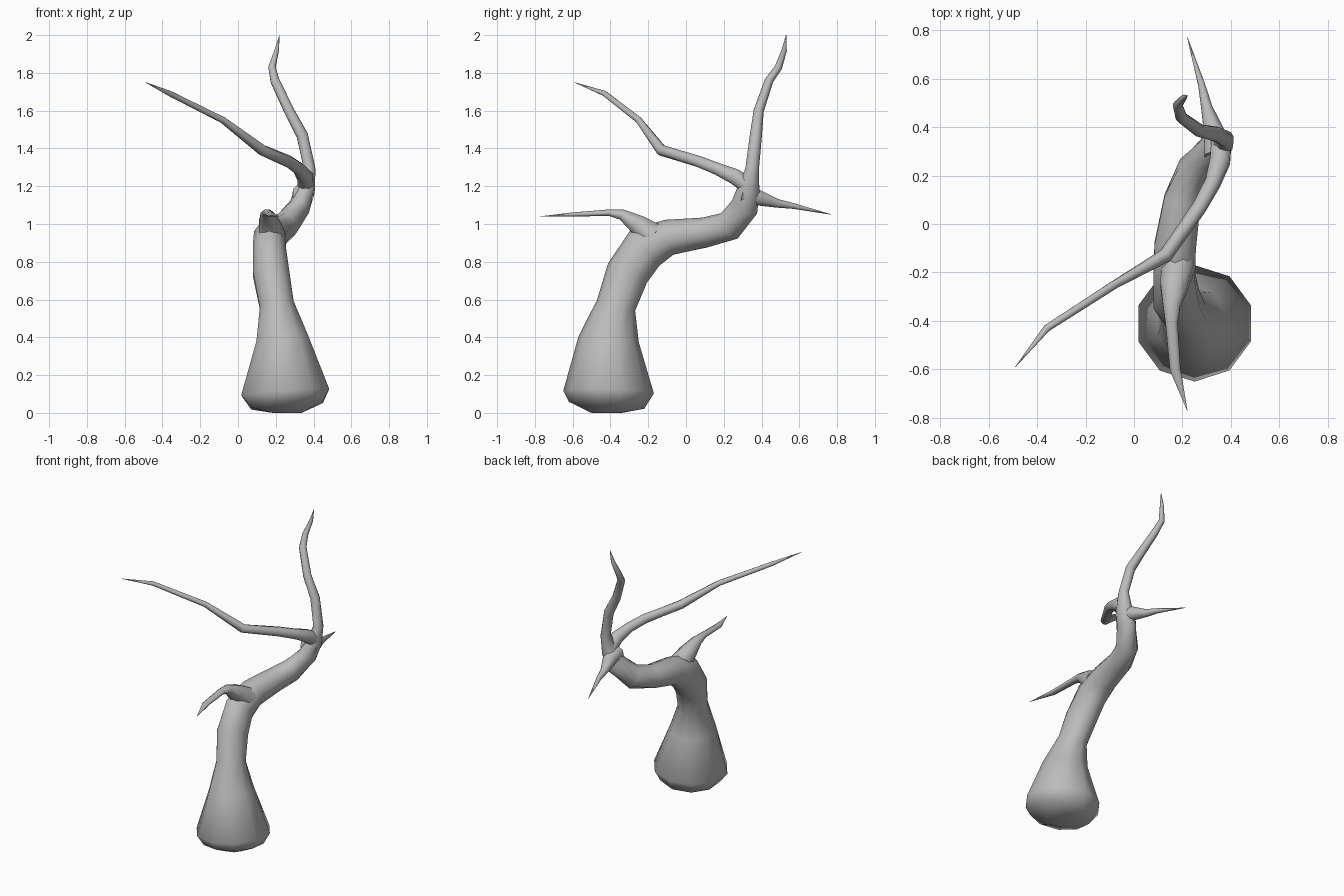
import bpy, bmesh, math
from mathutils import Vector

cube = bpy.data.objects.get("Cube")
if cube:
    bpy.data.objects.remove(cube, do_unlink=True)

bark = bpy.data.materials.new("grey bark")
bark.use_nodes = True
grey = (0.5, 0.5, 0.5, 1.0)
bark.diffuse_color = grey
bark.node_tree.nodes["Principled BSDF"].inputs["Base Color"].default_value = grey


def limb(name, rings, sides):
    """Loft a tapering limb through rings of (x, y, z, half width, half depth)."""
    bm = bmesh.new()
    centres = [Vector(ring[:3]) for ring in rings]
    loops = []
    for i, ring in enumerate(rings):
        before = centres[max(i - 1, 0)]
        after = centres[min(i + 1, len(rings) - 1)]
        along = (after - before).normalized()
        # keep the width axis close to x so that the rings never twist
        across = Vector((1, 0, 0))
        across = (across - along * across.dot(along)).normalized()
        deep = along.cross(across)
        loop = []
        for s in range(sides):
            angle = math.tau * (s + 0.5) / sides
            offset = across * math.cos(angle) * ring[3] + deep * math.sin(angle) * ring[-1]
            loop.append(bm.verts.new(centres[i] + offset))
        loops.append(loop)
    for low, high in zip(loops, loops[1:]):
        for s in range(sides):
            t = (s + 1) % sides
            bm.faces.new((low[s], low[t], high[t], high[s]))
    bm.faces.new(loops[0][::-1])
    bm.faces.new(loops[-1])
    bmesh.ops.recalc_face_normals(bm, faces=bm.faces)
    mesh = bpy.data.meshes.new(name)
    bm.to_mesh(mesh)
    bm.free()
    mesh.materials.append(bark)
    obj = bpy.data.objects.new(name, mesh)
    bpy.context.collection.objects.link(obj)
    bpy.ops.object.select_all(action="DESELECT")
    obj.select_set(True)
    bpy.context.view_layer.objects.active = obj
    bpy.ops.object.shade_smooth_by_angle(angle=math.radians(60))
    return obj


# Swollen base, bent trunk and the branch that carries it to the top
limb("trunk", [
    (.26, -.42, 0, .08, .08),
    (.26, -.42, .04, .2, .2),
    (.25, -.41, .11, .245, .24),
    (.235, -.41, .39, .145, .16),
    (.205, -.37, .57, .095, .105),
    (.175, -.31, .74, .1, .115),
    (.165, -.22, .87, .09, .12),
    (.17, -.09, .93, .09, .095),
    (.2, .1, .955, .08, .08),
    (.25, .23, .99, .07, .08),
    (.325, .31, 1.09, .058, .075),
    (.36, .33, 1.18, .05, .06),
    (.38, .35, 1.29, .032, .036),
    (.34, .37, 1.47, .032, .032),
    (.27, .385, 1.6, .028, .027),
    (.195, .44, 1.76, .025, .023),
    (.18, .49, 1.83, .02, .02),
    (.205, .52, 1.92, .012, .014),
    (.22, .53, 2, .001, .001),
], 10)

# Long branch sweeping forward over the trunk
limb("long_branch", [
    (.36, .34, 1.19, .045),
    (.355, .26, 1.25, .045),
    (.325, .17, 1.29, .035),
    (.27, .07, 1.33, .032),
    (.13, -.13, 1.39, .03),
    (-.08, -.25, 1.55, .018),
    (-.36, -.43, 1.69, .015),
    (-.49, -.59, 1.75, .001),
], 8)

# Short spike pointing backward
limb("back_branch", [
    (.345, .29, 1.16, .06),
    (.33, .38, 1.14, .045),
    (.3, .48, 1.11, .025),
    (.28, .57, 1.095, .016),
    (.22, .77, 1.05, .001),
], 8)

# Flattened spike pointing forward from the bend
limb("front_branch", [
    (.18, -.17, .93, .075, .08),
    (.165, -.26, 1, .06, .055),
    (.155, -.34, 1.05, .038, .03),
    (.155, -.41, 1.06, .027, .018),
    (.17, -.6, 1.05, .024, .012),
    (.22, -.77, 1.04, .001, .001),
], 8)
